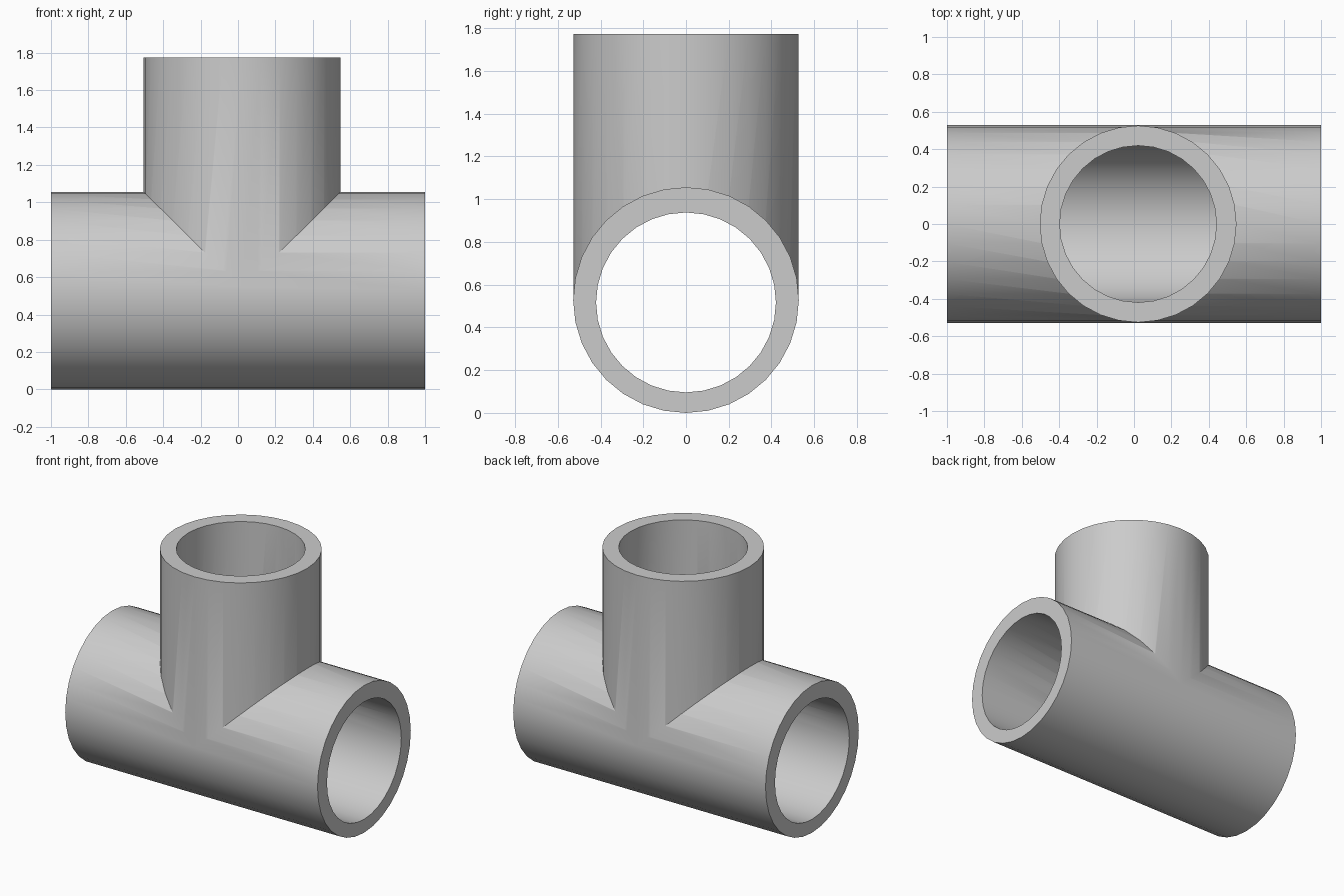
import bpy
from math import pi

if "Cube" in bpy.data.objects:
    bpy.data.objects.remove(bpy.data.objects["Cube"])

CX = 0.022  # branch sits slightly off centre


def cylinder(name, radius, start, length, axis, sides):
    """Cylinder growing from start along +x or +z, with a vertex on the profile's top."""
    bpy.ops.mesh.primitive_cylinder_add(vertices=sides, radius=radius, depth=length)
    ob = bpy.context.object
    ob.name = name
    x, y, z = start
    if axis == 'X':
        ob.rotation_euler = (0, pi / 2, 0)
        ob.location = (x + length / 2, y, z)
    else:
        ob.location = (x, y, z + length / 2)
    bpy.ops.object.transform_apply(location=True, rotation=True, scale=True)
    return ob


def combine(target, other, operation):
    """Apply a boolean and discard the helper."""
    mod = target.modifiers.new(operation.lower(), 'BOOLEAN')
    mod.operation, mod.object, mod.solver = operation, other, 'EXACT'
    bpy.context.view_layer.objects.active = target
    bpy.ops.object.modifier_apply(modifier=mod.name)
    bpy.data.objects.remove(other, do_unlink=True)


# Solid outer bodies: horizontal run plus vertical branch
tee = cylinder("pipe_tee", 0.528, (-1, 0, 0.528), 2, 'X', 32)
branch = cylinder("branch", 0.526, (CX, 0, 0.54), 1.773 - 0.54, 'Z', 32)
combine(tee, branch, 'UNION')

# Bores: through the run, and down the branch into the run
run_bore = cylinder("run_bore", 0.421, (-1.1, 0, 0.517), 2.2, 'X', 32)
branch_bore = cylinder("branch_bore", 0.419, (CX, 0, 0.517), 1.4, 'Z', 32)
combine(run_bore, branch_bore, 'UNION')
combine(tee, run_bore, 'DIFFERENCE')

# Smooth pipe walls, crisp rims and seam
bpy.ops.object.select_all(action='DESELECT')
tee.select_set(True)
bpy.context.view_layer.objects.active = tee
bpy.ops.object.shade_smooth_by_angle(angle=pi / 6)
